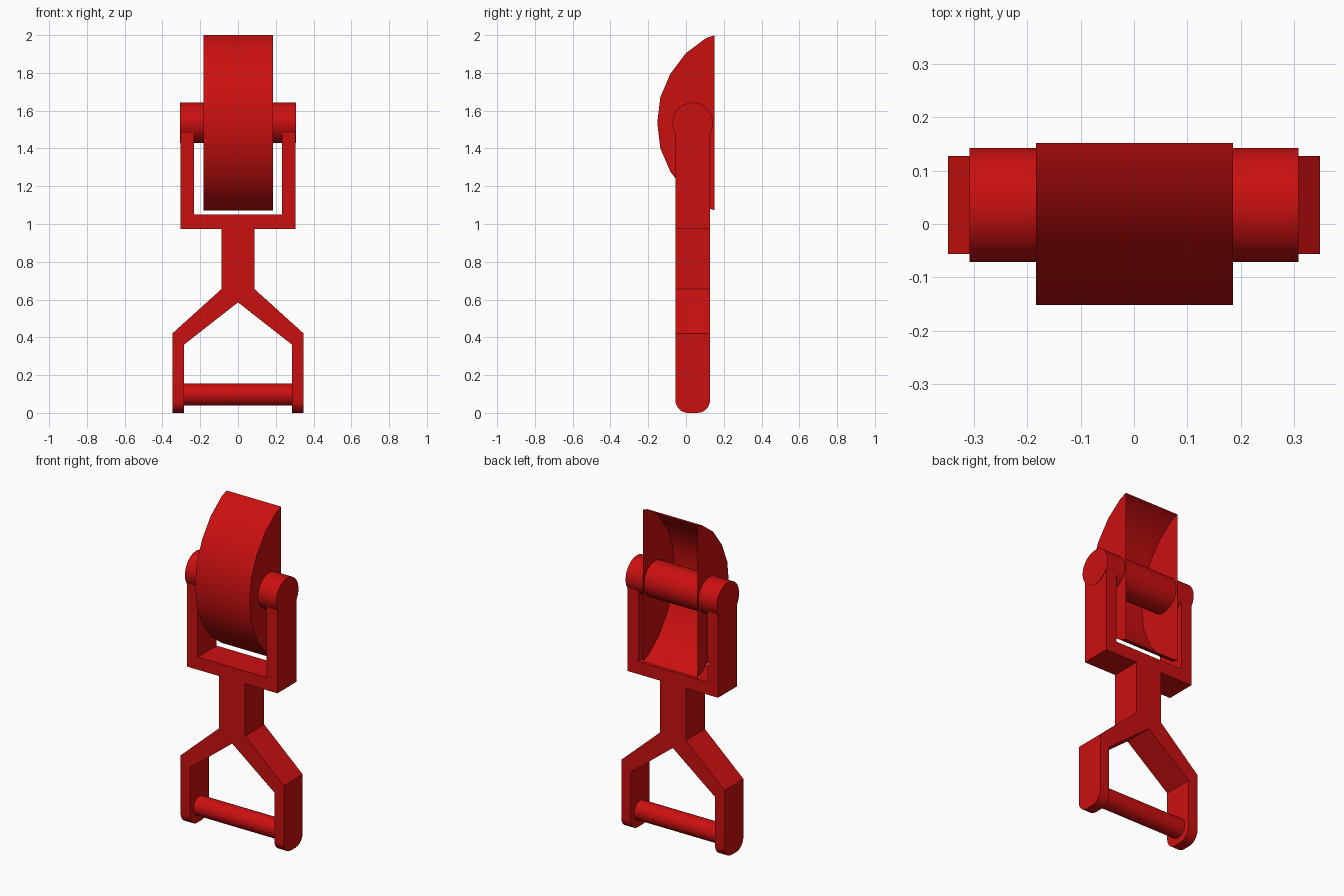
import bpy, bmesh, math
from mathutils import Matrix

cube = bpy.data.objects.get("Cube")
if cube:
    bpy.data.objects.remove(cube, do_unlink=True)

RED = (0.6, 0.005, 0.005, 1.0)
red = bpy.data.materials.new("red")
red.diffuse_color = RED
red.use_nodes = True
red.node_tree.nodes["Principled BSDF"].inputs["Base Color"].default_value = RED

Y_MID = 0.0355   # depth centre of frame, axle and grip
PIVOT_Z = 1.536  # height of the axle


def finish(name, bm):
    """Turn a bmesh into a red object with sharp edges kept."""
    mesh = bpy.data.meshes.new(name)
    bm.to_mesh(mesh)
    bm.free()
    mesh.materials.append(red)
    obj = bpy.data.objects.new(name, mesh)
    bpy.context.collection.objects.link(obj)
    bpy.ops.object.select_all(action="DESELECT")
    obj.select_set(True)
    bpy.context.view_layer.objects.active = obj
    bpy.ops.object.shade_smooth_by_angle(angle=math.radians(30))
    return obj


def prism(points, offset):
    """Extrude a closed outline of 3D points along an offset vector."""
    bm = bmesh.new()
    face = bm.faces.new([bm.verts.new(p) for p in points])
    out = bmesh.ops.extrude_face_region(bm, geom=[face], use_keep_orig=True)
    verts = [g for g in out["geom"] if isinstance(g, bmesh.types.BMVert)]
    bmesh.ops.translate(bm, vec=offset, verts=verts)
    bmesh.ops.recalc_face_normals(bm, faces=bm.faces)
    return bm


def rod(name, radius, half_length, z):
    """Cylinder lying along x."""
    bm = bmesh.new()
    turn = Matrix.Translation((0, Y_MID, z)) @ Matrix.Rotation(math.pi / 2, 4, "Y")
    bmesh.ops.create_cone(bm, cap_ends=True, segments=48, radius1=radius,
                          radius2=radius, depth=2 * half_length, matrix=turn)
    return finish(name, bm)


# Frame: upper yoke, stem and forked handle in one mirrored outline
half = [(0, 1.05), (0.233, 1.05), (0.233, 1.53), (0.305, 1.53), (0.305, 0.973),
        (0.088, 0.973), (0.088, 0.655), (0.348, 0.42), (0.348, 0), (0.285, 0),
        (0.285, 0.362), (0, 0.585)]
outline = half + [(-x, z) for x, z in reversed(half[1:-1])]
frame = prism([(x, Y_MID - 0.0915, z) for x, z in outline], (0, 0.183, 0))
# Round the lower ends of the handle
ends = [e for e in frame.edges
        if all(v.co.z < 1e-4 for v in e.verts)
        and abs(e.verts[0].co.y - e.verts[1].co.y) < 1e-4]
bmesh.ops.bevel(frame, geom=ends, offset=0.068, segments=8, profile=0.5,
                affect="EDGES")
finish("frame", frame)

# Axle in the yoke and grip bar in the handle
rod("axle", 0.107, 0.308, PIVOT_Z)
rod("grip_bar", 0.058, 0.29, 0.097)

# Shell: curved hollow body, open at the back
arc = [(0.152, 0.464), (0.106, 0.448), (0, 0.369), (-0.084, 0.257),
       (-0.136, 0.135)]
profile = arc + [(-0.152, 0)] + [(y, -z) for y, z in reversed(arc)]
shell = prism([(-0.183, y, PIVOT_Z + z) for y, z in profile], (0.368, 0, 0))
back = [f for f in shell.faces if all(v.co.y > 0.15 for v in f.verts)]
bmesh.ops.delete(shell, geom=back, context="FACES_ONLY")
finish("hollow_shell", shell)
